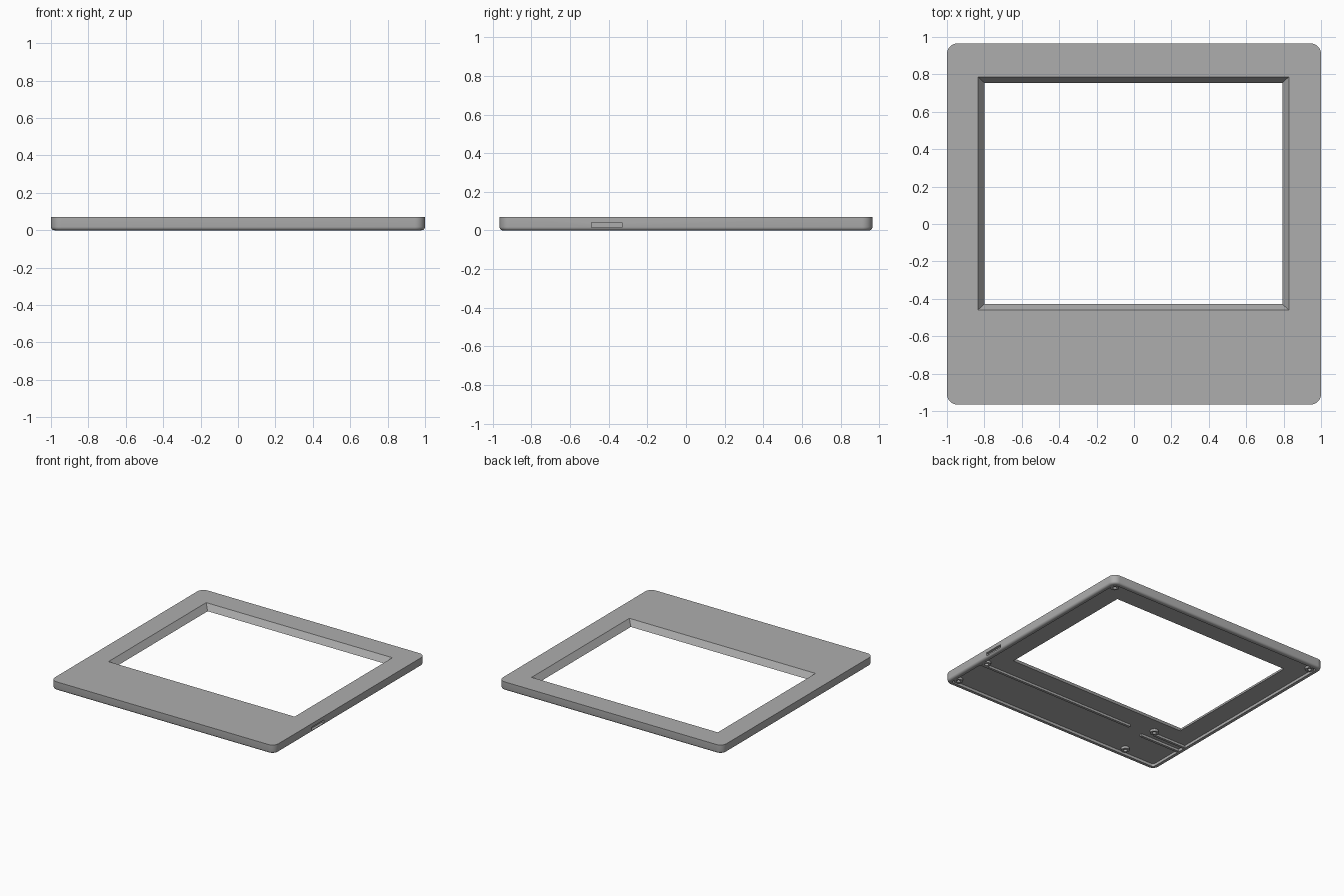
import bpy, bmesh, math
from mathutils import Matrix

if "Cube" in bpy.data.objects:
    bpy.data.objects.remove(bpy.data.objects["Cube"])

grey = bpy.data.materials.new("light grey plastic")
grey.use_nodes = True
grey.diffuse_color = (0.42, 0.42, 0.42, 1)
grey.node_tree.nodes["Principled BSDF"].inputs["Base Color"].default_value = (0.42, 0.42, 0.42, 1)

TOP, FLOOR, HX, HY, STEPS = 0.07, 0.022, 1.0, 0.965, 8


def finish(name, bm):
    bmesh.ops.remove_doubles(bm, verts=bm.verts, dist=1e-5)
    bmesh.ops.recalc_face_normals(bm, faces=bm.faces)
    mesh = bpy.data.meshes.new(name)
    bm.to_mesh(mesh)
    bm.free()
    mesh.materials.append(grey)
    obj = bpy.data.objects.new(name, mesh)
    bpy.context.collection.objects.link(obj)
    return obj


def rounded_rect(x0, x1, y0, y1, r, z):
    """Ring of points, counter-clockwise; radius zero gives sharp corners."""
    centres = [(x1 - r, y1 - r), (x0 + r, y1 - r), (x0 + r, y0 + r), (x1 - r, y0 + r)]
    ring = []
    for i, (cx, cy) in enumerate(centres):
        for s in range(STEPS + 1):
            a = (i + s / STEPS) * math.pi / 2
            ring.append((cx + r * math.cos(a), cy + r * math.sin(a), z))
    return ring


def outline(inset, z):
    return rounded_rect(-HX + inset, HX - inset, -HY + inset, HY - inset, 0.055 - inset, z)


def circle(x, y, r, z, n=20):
    return [(x + r * math.cos(2 * math.pi * i / n), y + r * math.sin(2 * math.pi * i / n), z)
            for i in range(n)]


def closed_loft(name, rings):
    """Skin rings in order and join the last to the first."""
    bm = bmesh.new()
    loops = [[bm.verts.new(p) for p in ring] for ring in rings]
    n = len(loops[0])
    for a, b in zip(loops, loops[1:] + loops[:1]):
        for i in range(n):
            j = (i + 1) % n
            bm.faces.new((a[i], a[j], b[j], b[i]))
    bmesh.ops.dissolve_degenerate(bm, dist=1e-5, edges=bm.edges)
    return finish(name, bm)


def box(name, x0, x1, y0, y1, z0, z1):
    bm = bmesh.new()
    centre = ((x0 + x1) / 2, (y0 + y1) / 2, (z0 + z1) / 2)
    size = (x1 - x0, y1 - y0, z1 - z0, 1)
    bmesh.ops.create_cube(bm, size=1, matrix=Matrix.Translation(centre) @ Matrix.Diagonal(size))
    return finish(name, bm)


def smooth(obj):
    bpy.ops.object.select_all(action="DESELECT")
    obj.select_set(True)
    bpy.context.view_layer.objects.active = obj
    bpy.ops.object.shade_smooth_by_angle(angle=math.radians(30))


# Bezel: rounded lower edge, hollow underside and a bevelled window
R = 0.018
lower_edge = [outline(R * (1 - math.cos(a)), R * (1 - math.sin(a)))
              for a in (math.pi / 2 * k / 4 for k in range(5))]
bezel = closed_loft("bezel_shell", [
    outline(0, TOP), *lower_edge,
    outline(0.036, 0), outline(0.036, FLOOR),
    rounded_rect(-0.80, 0.793, -0.428, 0.755, 0, FLOOR),
    rounded_rect(-0.835, 0.828, -0.46, 0.787, 0, TOP)])

# Shallow slot in the left side wall
cutter = box("slot_cutter", HX - 0.02, HX + 0.1, -0.49, -0.33, 0.015, 0.04)
cutter.hide_render = True
cutter.hide_viewport = True
cutter.display_type = "WIRE"
cut = bezel.modifiers.new("side_slot", "BOOLEAN")
cut.operation = "DIFFERENCE"
cut.solver = "EXACT"
cut.object = cutter
smooth(bezel)

# Screw bosses on the underside
for i, (x, y) in enumerate([(0.93, 0.89), (-0.93, 0.89), (0.93, -0.57),
                            (0.93, -0.89), (-0.655, -0.55), (-0.655, -0.88)]):
    smooth(closed_loft(f"screw_boss_{i + 1}", [
        circle(x, y, 0.032, FLOOR + 0.005), circle(x, y, 0.032, 0.004),
        circle(x, y, 0.015, 0.004), circle(x, y, 0.015, FLOOR + 0.005)]))

# Stiffening ribs on the underside
box("long_rib", -0.46, 0.97, -0.61, -0.59, 0.004, FLOOR + 0.005)
box("short_rib", -0.97, -0.61, -0.66, -0.64, 0.004, FLOOR + 0.005)
box("boss_rib", -0.97, -0.68, -0.59, -0.57, 0.004, FLOOR + 0.005)
